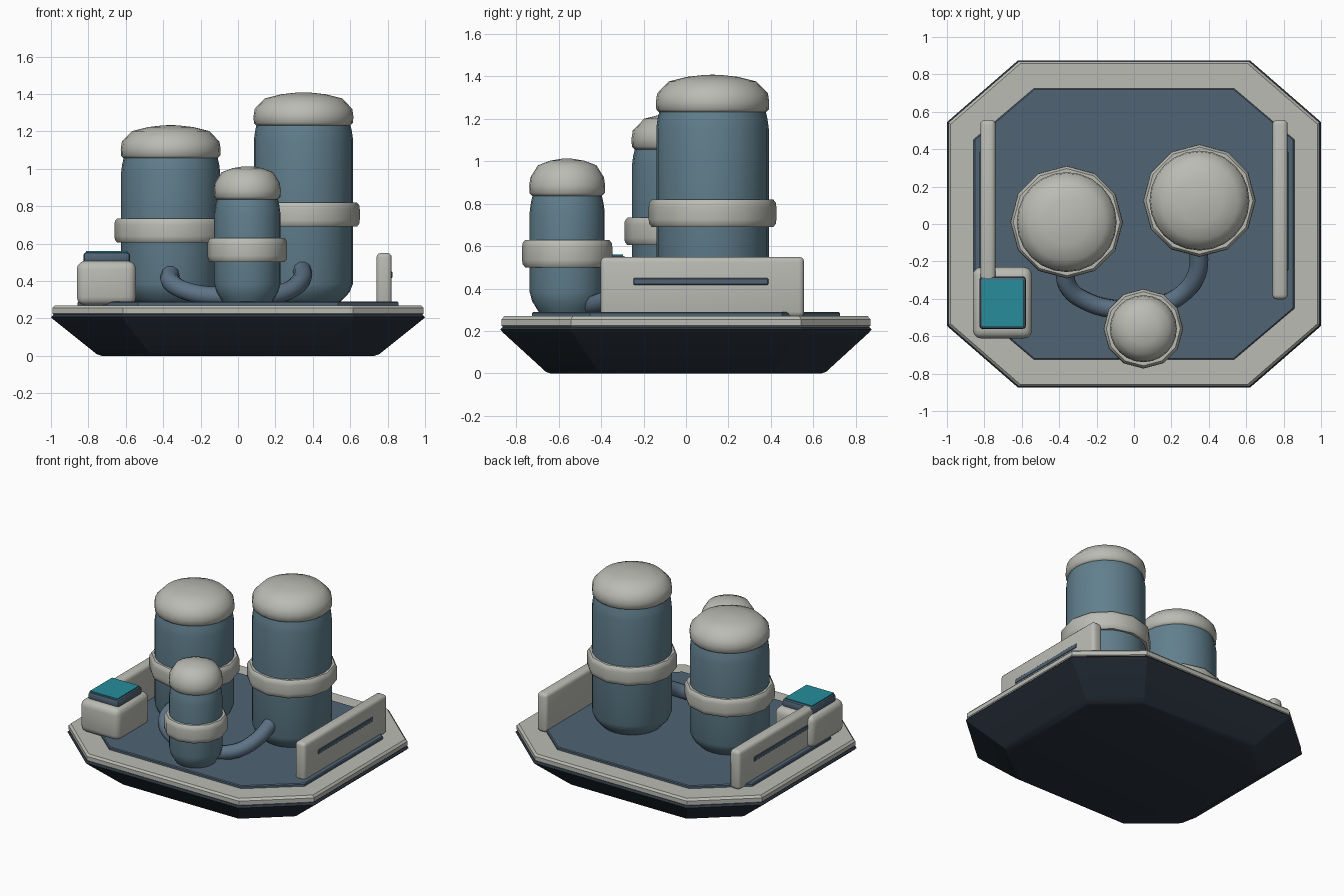
import bpy, bmesh
from math import cos, sin, pi, radians
from mathutils import Vector

if "Cube" in bpy.data.objects:
    bpy.data.objects.remove(bpy.data.objects["Cube"])


def material(name, rgb):
    m = bpy.data.materials.new(name)
    m.diffuse_color = (*rgb, 1)
    m.use_nodes = True
    m.node_tree.nodes["Principled BSDF"].inputs["Base Color"].default_value = m.diffuse_color
    return m


HULL = material("dark_navy", (0.022, 0.032, 0.047))
DECK = material("slate_blue", (0.08, 0.125, 0.175))
TANK = material("steel_blue", (0.12, 0.215, 0.27))
PALE = material("pale_grey", (0.50, 0.50, 0.46))
PIPE = material("pipe_blue", (0.11, 0.17, 0.24))
TEAL = material("teal", (0.02, 0.27, 0.33))


def finish(name, bm, mat, bevel=0, segments=2, angle=35):
    bmesh.ops.recalc_face_normals(bm, faces=bm.faces)
    mesh = bpy.data.meshes.new(name)
    bm.to_mesh(mesh)
    bm.free()
    ob = bpy.data.objects.new(name, mesh)
    bpy.context.collection.objects.link(ob)
    mesh.materials.append(mat)
    bpy.ops.object.select_all(action='DESELECT')
    ob.select_set(True)
    bpy.context.view_layer.objects.active = ob
    if bevel:
        mod = ob.modifiers.new("soft_edges", 'BEVEL')
        mod.width, mod.segments = bevel, segments
        mod.limit_method = 'ANGLE'
        mod.angle_limit = radians(40)
        bpy.ops.object.modifier_apply(modifier=mod.name)
    bpy.ops.object.shade_smooth_by_angle(angle=radians(angle))
    return ob


def skin(bm, rings, closed=False):
    """Bridge rings of equal vertex count, capping the ends."""
    rings = [[bm.verts.new(p) for p in ring] for ring in rings]
    n = len(rings[0])
    pairs = list(zip(rings, rings[1:]))
    if closed:
        pairs.append((rings[-1], rings[0]))
    for a, b in pairs:
        for i in range(n):
            j = (i + 1) % n
            bm.faces.new((a[i], a[j], b[j], b[i]))
    if not closed:
        bm.faces.new(rings[0][::-1])
        bm.faces.new(rings[-1])


def octagon(x, y, cx, cy, z):
    return [(x, -cy, z), (x, cy, z), (cx, y, z), (-cx, y, z),
            (-x, cy, z), (-x, -cy, z), (-cx, -y, z), (cx, -y, z)]


def slab(name, levels, mat, dims):
    bm = bmesh.new()
    skin(bm, [octagon(*(d * s for d in dims), z) for s, z in levels])
    return finish(name, bm, mat, angle=25)


def lathe(name, profile, x, y, sides, mat, closed=False, angle=50):
    bm = bmesh.new()
    skin(bm, [[(x + r * cos(2 * pi * i / sides), y + r * sin(2 * pi * i / sides), z)
               for i in range(sides)] for r, z in profile], closed)
    return finish(name, bm, mat, angle=angle)


def box(name, lo, hi, mat, bevel=0, segments=2):
    bm = bmesh.new()
    bmesh.ops.create_cube(bm, size=1)
    for v in bm.verts:
        v.co = Vector([(a + b) / 2 + c * (b - a) for a, b, c in zip(lo, hi, v.co)])
    return finish(name, bm, mat, bevel, segments)


# Octagonal base: tapered hull, pale rim, inset deck
outer = (1.0, 0.875, 0.62, 0.545)
slab("hull", [(0.73, 0), (0.755, 0.008), (0.78, 0.028), (0.985, 0.192),
              (1.0, 0.207), (0.985, 0.222)], HULL, outer)
slab("rim", [(0.98, 0.215), (0.993, 0.225), (0.993, 0.255), (0.98, 0.27)], PALE, outer)
slab("deck", [(1.0, 0.26), (1.0, 0.284), (0.993, 0.29)], DECK, (0.857, 0.725, 0.535, 0.452))

# Three tanks: rounded body, domed cap, faceted band
for label, x, y, r, cap_z, band_z in (("left", -0.36, 0.01, 0.265, 1.055, 0.605),
                                      ("right", 0.35, 0.125, 0.265, 1.23, 0.69),
                                      ("front", 0.05, -0.56, 0.177, 0.835, 0.50)):
    k = r / 0.265
    top = cap_z + 0.03
    lathe(label + "_tank_body",
          [(r - 0.085 * k, 0.27), (r - 0.05 * k, 0.305), (r - 0.018 * k, 0.34), (r, 0.385),
           (r, top - 0.105), (r - 0.006, top - 0.06), (r - 0.02, top)], x, y, 24, TANK)
    lathe(label + "_tank_cap",
          [(r - 0.015, cap_z), (r, cap_z + 0.015), (r + 0.002, cap_z + 0.05),
           (r - 0.004, cap_z + 0.09), (0.78 * r, cap_z + 0.146),
           (0.45 * r, cap_z + 0.168), (0.15 * r, cap_z + 0.177), (0.01, cap_z + 0.178)],
          x, y, 24, PALE)
    b = r + 0.036
    lathe(label + "_tank_band",
          [(r - 0.03, band_z), (b - 0.015, band_z), (b - 0.003, band_z + 0.015),
           (b, band_z + 0.035), (b, band_z + 0.095), (b - 0.003, band_z + 0.115),
           (b - 0.015, band_z + 0.13), (r - 0.03, band_z + 0.13)],
          x, y, 12, PALE, closed=True, angle=40)


# Curved pipes joining the rear tanks to the front tank
def pipe(name, points, radius=0.05):
    cu = bpy.data.curves.new(name, 'CURVE')
    cu.dimensions = '3D'
    cu.bevel_depth, cu.bevel_resolution = radius, 3
    cu.resolution_u = 6
    cu.use_fill_caps = True
    sp = cu.splines.new('BEZIER')
    sp.bezier_points.add(len(points) - 1)
    for bp, p in zip(sp.bezier_points, points):
        bp.co = p
        bp.handle_left_type = bp.handle_right_type = 'AUTO'
    cu.materials.append(PIPE)
    bpy.context.collection.objects.link(bpy.data.objects.new(name, cu))


pipe("left_pipe", [(-0.36, -0.2, 0.45), (-0.355, -0.33, 0.39),
                   (-0.24, -0.42, 0.335), (-0.02, -0.47, 0.315)])
pipe("right_pipe", [(0.345, -0.1, 0.465), (0.335, -0.27, 0.40),
                    (0.25, -0.38, 0.34), (0.08, -0.46, 0.315)])

# Side panels with a dark slot on the outer face
for label, s in (("right", 1), ("left", -1)):
    x0, x1 = sorted((s * 0.74, s * 0.822))
    box(label + "_panel", (x0, -0.403, 0.265), (x1, 0.557, 0.55), PALE, 0.025, 3)
    x0, x1 = sorted((s * 0.81, s * 0.826))
    box(label + "_panel_slot", (x0, -0.25, 0.415), (x1, 0.39, 0.452), DECK, 0.006, 1)

# Control console with framed screen
box("console", (-0.862, -0.612, 0.27), (-0.545, -0.23, 0.507), PALE, 0.045, 3)
box("screen_frame", (-0.827, -0.562, 0.49), (-0.577, -0.28, 0.555), DECK, 0.02, 2)
box("screen", (-0.812, -0.55, 0.54), (-0.592, -0.298, 0.56), TEAL)
